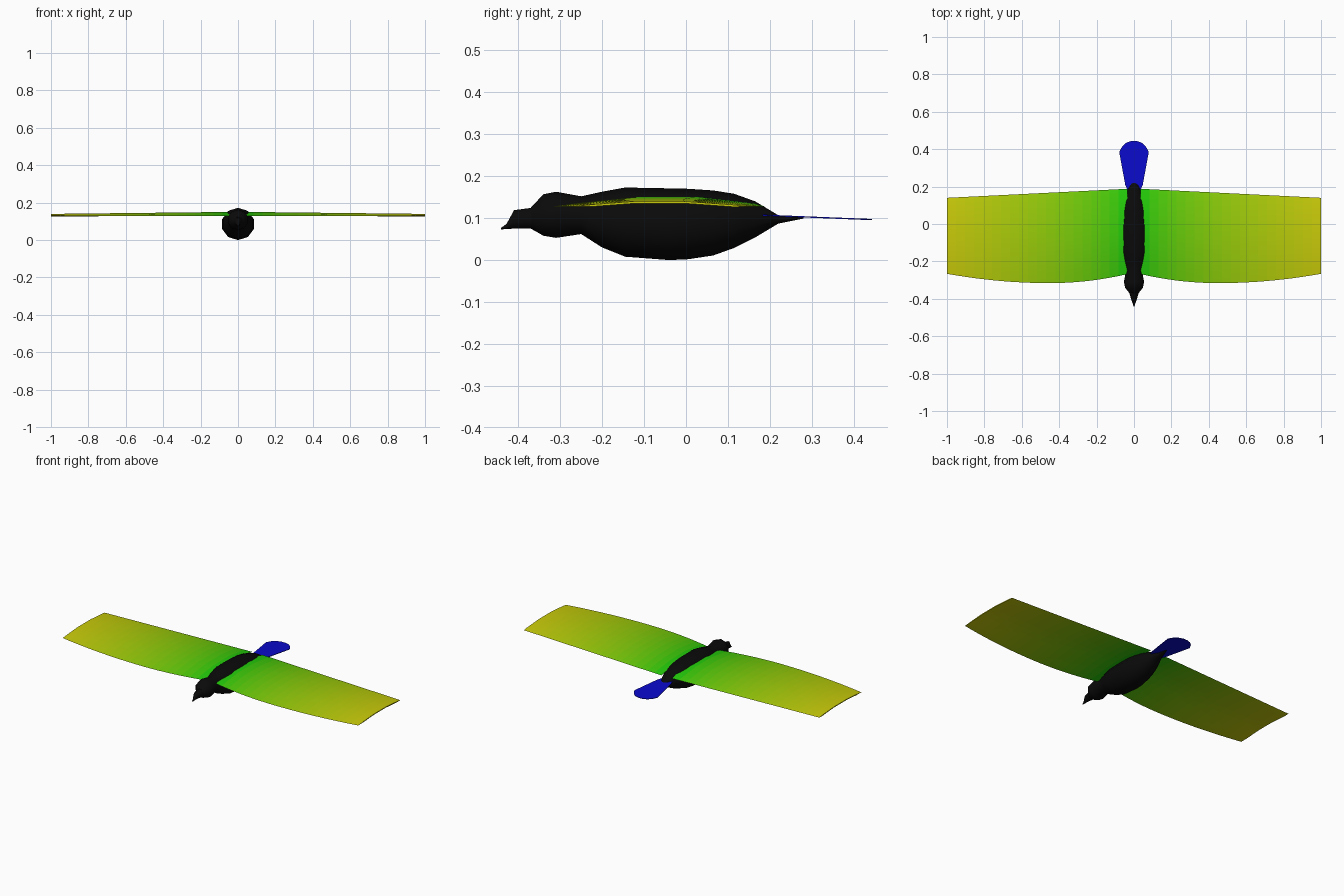
import bpy, math

if "Cube" in bpy.data.objects:
    bpy.data.objects.remove(bpy.data.objects["Cube"])


def material(name, r, g, b):
    m = bpy.data.materials.new(name)
    m.diffuse_color = (r, g, b, 1)
    m.use_nodes = True
    m.node_tree.nodes["Principled BSDF"].inputs["Base Color"].default_value = m.diffuse_color
    return m


def add_object(name, verts, faces, mats, angle=40):
    me = bpy.data.meshes.new(name)
    me.from_pydata(verts, [], faces)
    for m in mats:
        me.materials.append(m)
    me.shade_smooth()
    me.set_sharp_from_angle(angle=math.radians(angle))
    ob = bpy.data.objects.new(name, me)
    bpy.context.collection.objects.link(ob)
    return ob


def skin(rings):
    """Join equal-length closed rings with quads and cap both ends."""
    n = len(rings[0])
    verts = [v for ring in rings for v in ring]
    faces = [(i * n + j, i * n + (j + 1) % n, (i + 1) * n + (j + 1) % n, (i + 1) * n + j)
             for i in range(len(rings) - 1) for j in range(n)]
    faces.append(tuple(reversed(range(n))))
    faces.append(tuple(range(len(verts) - n, len(verts))))
    return verts, faces


def loft(name, stations, mat, sides=10):
    """Stations are (y, top z, bottom z, half width)."""
    rings = []
    for y, top, bot, w in stations:
        ring = []
        for k in range(sides):
            a = math.pi / 2 + 2 * math.pi * k / sides
            ring.append((w * math.cos(a) / math.cos(math.pi / sides), y,
                         (top + bot) / 2 + (top - bot) / 2 * math.sin(a)))
        rings.append(ring[::-1])
    return add_object(name, *skin(rings), [mat])


black = material("black", 0.003, 0.003, 0.003)
blue = material("blue", 0.003, 0.003, 0.6)

# Head and body in one ten-sided loft
loft("body", [
    (-0.370, 0.125, 0.075, 0.024), (-0.340, 0.157, 0.058, 0.048),
    (-0.310, 0.163, 0.053, 0.054), (-0.250, 0.152, 0.062, 0.043),
    (-0.200, 0.163, 0.030, 0.064), (-0.145, 0.173, 0.008, 0.079),
    (-0.040, 0.171, 0.000, 0.085), (0.005, 0.170, 0.002, 0.084),
    (0.065, 0.166, 0.011, 0.076), (0.115, 0.158, 0.029, 0.063),
    (0.165, 0.140, 0.054, 0.044), (0.220, 0.107, 0.087, 0.020),
    (0.280, 0.103, 0.099, 0.003)], black)

# Hooked beak
loft("beak", [
    (-0.365, 0.125, 0.075, 0.026), (-0.410, 0.119, 0.075, 0.013),
    (-0.428, 0.086, 0.074, 0.006), (-0.441, 0.077, 0.073, 0.002)], black)

# Cambered wing, coloured from green at the root to yellow at the tip
camber = [(0, 0), (0.12, 0.42), (0.35, 1), (0.65, 1), (0.94, 0.3), (1, 0)]
columns = 20
root = 0.035
rings = []
for i in range(columns + 1):
    x = root + (1 - root) * i / columns
    lead = -0.316 + (0.28 if x < 0.45 else 0.165) * (x - 0.45) ** 2
    trail = 0.19 - 0.05 * x
    rise = 0.023 - 0.011 * x
    upper = [(x, lead + t * (trail - lead), 0.128 + h * rise) for t, h in camber]
    lower = [(a, b, c - 0.005) for a, b, c in upper[-2:0:-1]]
    rings.append(upper + lower)
shades = [material("wing_%02d" % i, 0.003 + 0.6 * (i + 0.5) / columns, 0.6, 0.003)
          for i in range(columns)]
wings = add_object("wings", *skin(rings), shades)
for p in wings.data.polygons:
    p.material_index = min(columns - 1, max(0, int((p.center.x - root) / (1 - root) * columns)))
wings.modifiers.new("mirror", 'MIRROR').use_mirror_merge = False

# Fan tail: thin plate widening to a rounded end
outline = [(0.03, 0.17), (0.047, 0.21), (0.079, 0.385), (0.063, 0.415),
           (0.042, 0.434), (0.015, 0.444)]
outline += [(-x, y) for x, y in reversed(outline)]
tail_z = lambda y: 0.109 - 0.04 * (y - 0.17)
plate = [[(x, y, tail_z(y) + dz) for x, y in outline] for dz in (-0.003, 0)]
add_object("tail", *skin(plate), [blue])
